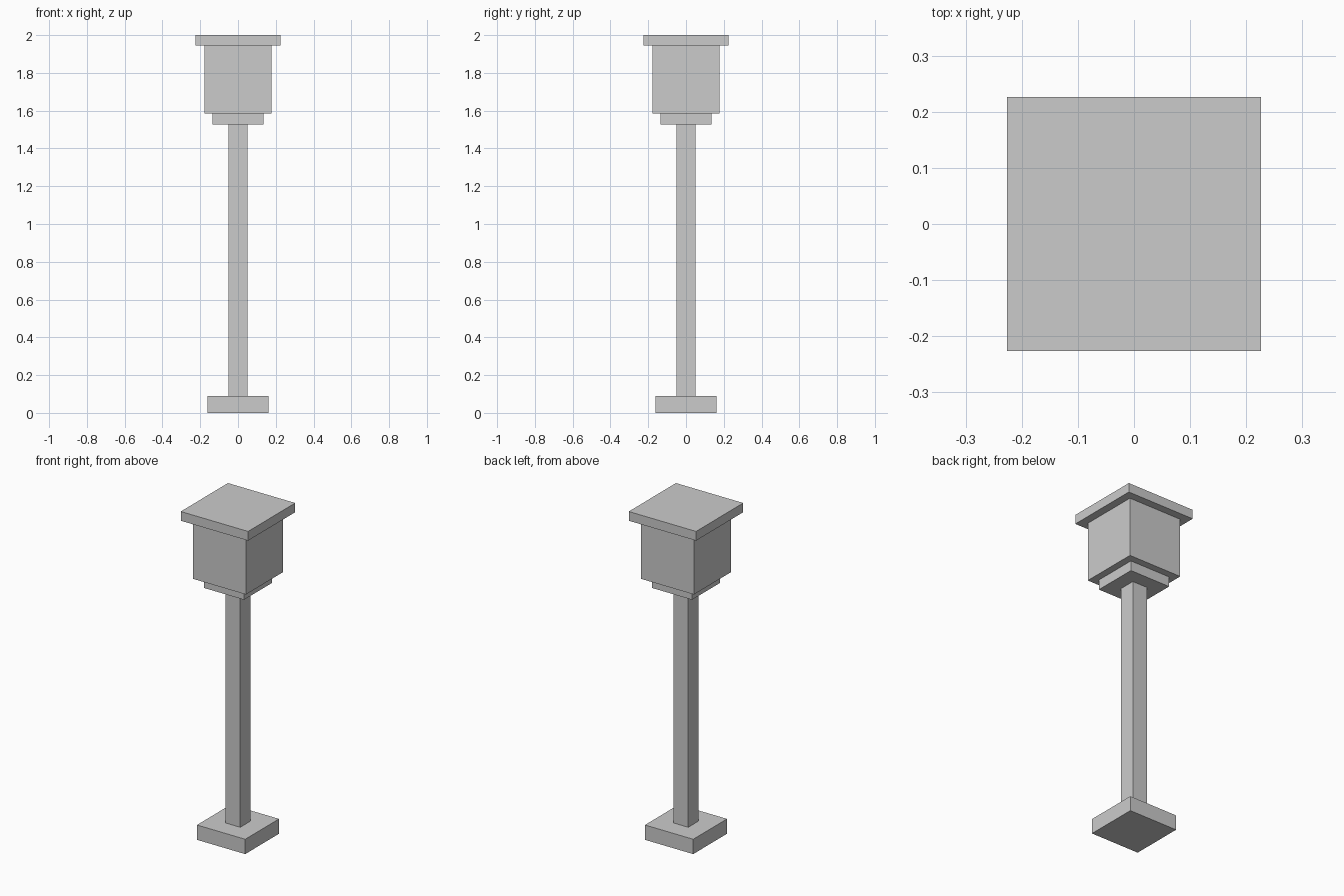
import bpy

if "Cube" in bpy.data.objects:
    bpy.data.objects.remove(bpy.data.objects["Cube"])


def block(name, width, z0, z1):
    """Square block centred on the z axis, spanning z0 to z1."""
    bpy.ops.mesh.primitive_cube_add(size=1, location=(0, 0, (z0 + z1) / 2))
    obj = bpy.context.object
    obj.name = name
    obj.scale = (width, width, z1 - z0)
    bpy.ops.object.transform_apply(location=False, rotation=False, scale=True)
    return obj


# Stacked parts from the ground up: name, width, top height
parts = [
    ("base", 0.324, 0.09),
    ("post", 0.10, 1.526),
    ("collar", 0.27, 1.586),
    ("lantern_box", 0.356, 1.944),
    ("cap", 0.452, 2.0),
]
z = 0.0
for name, width, top in parts:
    block(name, width, z, top)
    z = top
